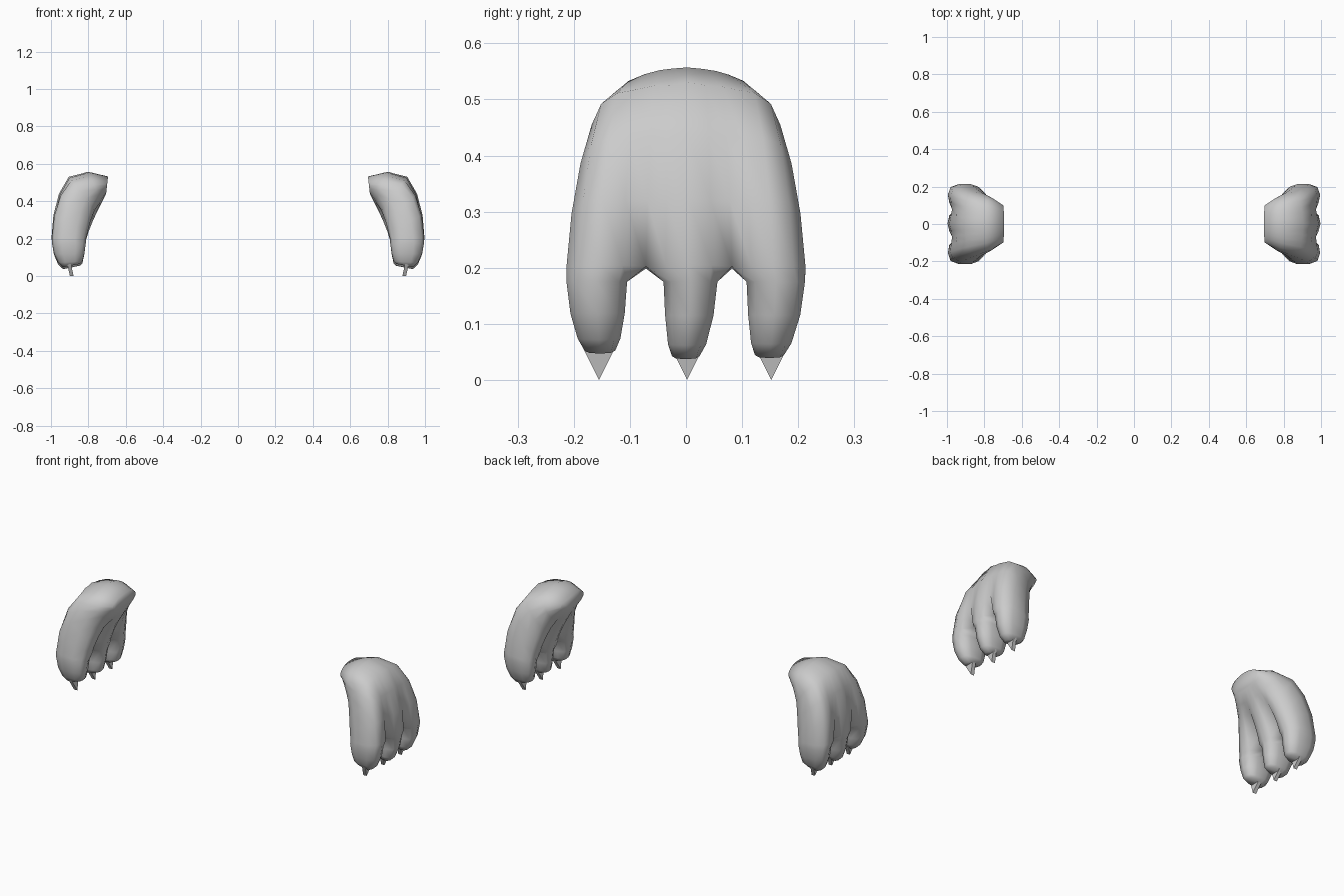
import bpy, bmesh
from math import sqrt

if "Cube" in bpy.data.objects:
    bpy.data.objects.remove(bpy.data.objects["Cube"])

# Column layout across the hand: side, 3 finger points, groove, 3 points, groove, 3 points, side
COLS = [-1, -.9, -.73, -.53, -.335, -.17, .015, .215, .385, .545, .73, .9, 1]
FINGER_E = [.35, .85, .98, .9, 0, .9, 1, .9, 0, .9, .98, .85, .35]
GROOVES = (4, 8)

# Wrist-to-knuckle rings: outer (x, z), inner (x, z), half width, squareness, outer/inner groove height
PALM = [
    ((.695, .532), (.705, .440), .100, 0.0, 1.0, .95),
    ((.800, .557), (.730, .390), .140, 0.1, 1.0, .90),
    ((.905, .530), (.755, .340), .168, 0.4, .98, .78),
    ((.957, .440), (.778, .290), .188, 0.7, .95, .65),
    ((.987, .325), (.798, .240), .204, 0.9, .85, .50),
    ((.997, .205), (.812, .195), .213, 1.0, .50, .30),
]
# Finger rings: z outer, z inner, x outer, x inner, scale between knuckle and tip
FINGER = [
    (.175, .175, .994, .814, 0.0),
    (.115, .115, .984, .822, 0.35),
    (.062, .068, .962, .832, 1.0),
    (.037, .055, .935, .845, 1.4),
]
# Per finger: knuckle centre y, half width, tip centre y, half width, tip lift
FINGERS = [(-.159, .054, -.155, .038, .010),
           (.008, .048, .002, .034, 0.0),
           (.160, .052, .152, .036, .002)]


def make_object(name, bm, smooth):
    bmesh.ops.recalc_face_normals(bm, faces=bm.faces[:])
    mesh = bpy.data.meshes.new(name)
    bm.to_mesh(mesh)
    bm.free()
    obj = bpy.data.objects.new(name, mesh)
    bpy.context.collection.objects.link(obj)
    for p in mesh.polygons:
        p.use_smooth = smooth
    return obj


def bridge(bm, a, b):
    n = len(a)
    for i in range(n):
        j = (i + 1) % n
        bm.faces.new((a[i], a[j], b[j], b[i]))


def palm_ring(bm, sx, outer, inner, w, square, g_out, g_in):
    rows = []
    for sign, groove in ((1, g_out), (-1, g_in)):
        row = []
        for j, f in enumerate(COLS):
            rnd = max(.12, sqrt(1 - f * f))
            e = groove if j in GROOVES else rnd + (FINGER_E[j] - rnd) * square
            if j in GROOVES:
                e = min(e, rnd) if square < .5 else e
            t = .5 + .5 * sign * e
            x = inner[0] + (outer[0] - inner[0]) * t
            z = inner[1] + (outer[1] - inner[1]) * t
            row.append(bm.verts.new((sx * x, f * w, z)))
        rows.append(row)
    return rows[0], rows[1]


def finger_ring(bm, sx, finger, ring):
    ky, kw, ty, tw, lift = finger
    zo, zi, xo, xi, s = ring
    cy = ky + (ty - ky) * s
    h = kw + (tw - kw) * s
    if s > 1:
        h = tw * .72
    up = lift * min(s, 1)
    verts = []
    section = [(-1, .4), (-.72, .84), (0, 1), (.72, .84), (1, .4)]
    section += [(u, -e) for u, e in reversed(section)]
    for u, e in section:
        t = .5 + .5 * e
        verts.append(bm.verts.new((sx * (xi + (xo - xi) * t), cy + u * h,
                                   zi + (zo - zi) * t + up)))
    return verts


def build_hand(name, sx):
    bm = bmesh.new()
    # Palm
    rings = [palm_ring(bm, sx, *r) for r in PALM]
    loops = [o + i[::-1] for o, i in rings]
    bm.faces.new(loops[0])
    for a, b in zip(loops, loops[1:]):
        bridge(bm, a, b)
    # Fingers branch from the last palm ring, sharing the groove edges as webs
    outer, inner = rings[-1]
    for k, finger in enumerate(FINGERS):
        prev = outer[4 * k:4 * k + 5] + inner[4 * k:4 * k + 5][::-1]
        for ring in FINGER:
            cur = finger_ring(bm, sx, finger, ring)
            bridge(bm, prev, cur)
            prev = cur
        bm.faces.new(prev)
    make_object(name, bm, True)


def build_claws(name, sx):
    # Thin triangular blades leaning slightly inward
    bm = bmesh.new()
    for _, _, y, _, lift in FINGERS:
        sides = []
        for dx in (-.01, .01):
            pts = [(.903, -.032, .064), (.903, .032, .064), (.889, 0, 0)]
            sides.append([bm.verts.new((sx * (x + dx), y + dy, z)) for x, dy, z in pts])
        bridge(bm, *sides)
        bm.faces.new(sides[0])
        bm.faces.new(sides[1])
    make_object(name, bm, False)


for side, sx in (("right", 1), ("left", -1)):
    build_hand(side + "_paw", sx)
    build_claws(side + "_claws", sx)
